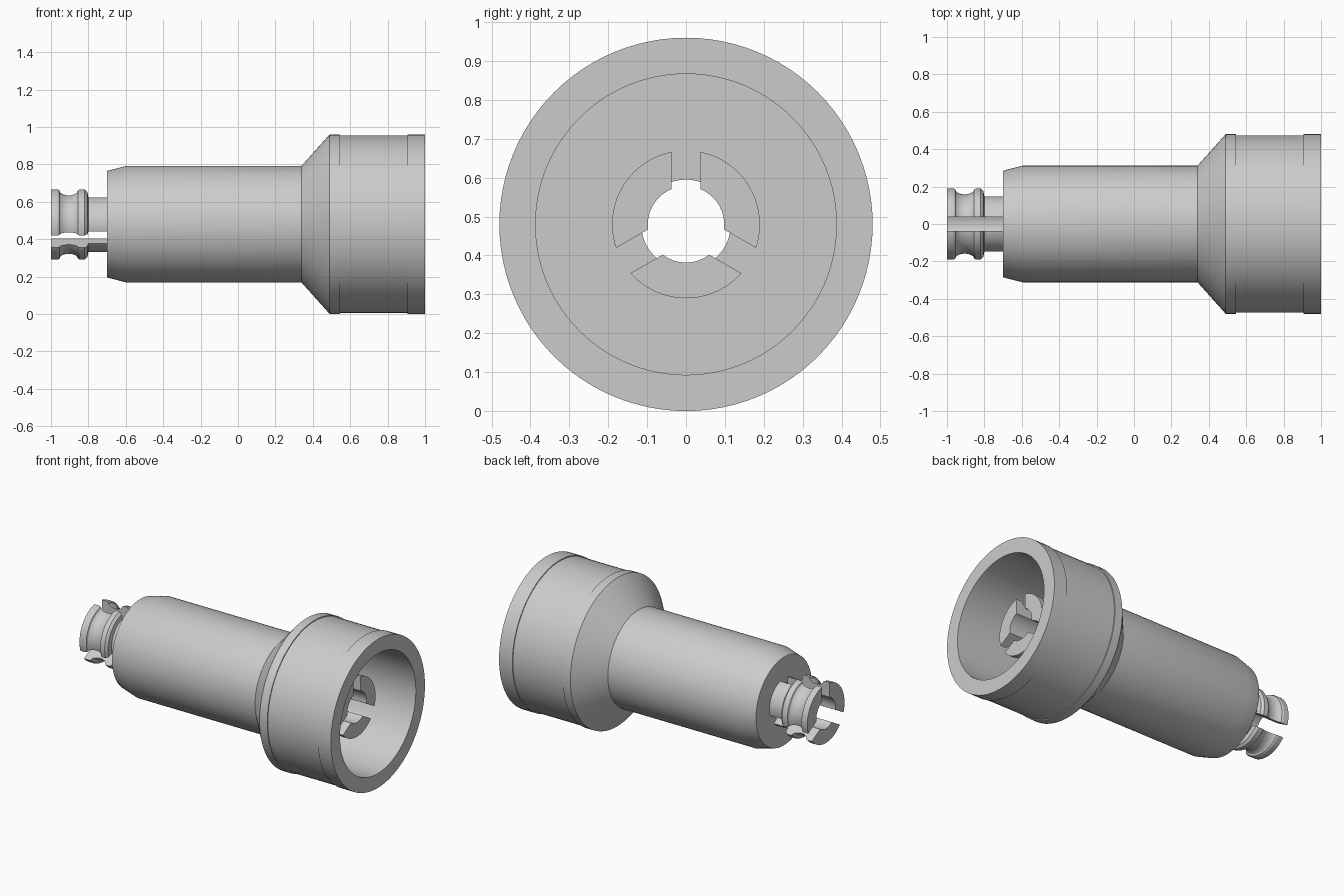
import bpy
import bmesh
import math

AXIS_Z = 0.48       # height of the long axis
SLOT = 0.0375       # half width of the slots between prongs
SEGMENTS = 96

if "Cube" in bpy.data.objects:
    bpy.data.objects.remove(bpy.data.objects["Cube"], do_unlink=True)

grey = bpy.data.materials.new("plain grey")
grey.use_nodes = True
grey.diffuse_color = (0.6, 0.6, 0.6, 1)
grey.node_tree.nodes["Principled BSDF"].inputs["Base Color"].default_value = (0.6, 0.6, 0.6, 1)


def finish(bm, name):
    bmesh.ops.recalc_face_normals(bm, faces=bm.faces)
    mesh = bpy.data.meshes.new(name)
    bm.to_mesh(mesh)
    bm.free()
    mesh.materials.append(grey)
    obj = bpy.data.objects.new(name, mesh)
    bpy.context.collection.objects.link(obj)
    bpy.ops.object.select_all(action="DESELECT")
    obj.select_set(True)
    bpy.context.view_layer.objects.active = obj
    bpy.ops.object.shade_smooth_by_angle(angle=math.radians(25))
    return obj


def revolve(name, profile, steps, angles, closed):
    """Sweep a closed (x, radius) profile; angles(r) gives start and end."""
    bm = bmesh.new()
    rings = []
    for i in range(steps if closed else steps + 1):
        ring = []
        for x, r in profile:
            start, end = angles(r)
            a = start + (end - start) * i / steps
            ring.append(bm.verts.new((x, r * math.cos(a), AXIS_Z + r * math.sin(a))))
        rings.append(ring)
    n = len(profile)
    for i in range(steps):
        a, b = rings[i], rings[(i + 1) % len(rings)]
        for j in range(n):
            k = (j + 1) % n
            bm.faces.new((a[j], a[k], b[k], b[j]))
    if not closed:
        bm.faces.new(rings[0])
        bm.faces.new(rings[-1])
    return finish(bm, name)


# Hollow sleeve with a flared cup at its right end
sleeve = [(-0.70, 0.115), (-0.70, 0.285), (-0.595, 0.312), (0.34, 0.312),
          (0.49, 0.48), (0.545, 0.48), (0.545, 0.474), (0.905, 0.474),
          (0.905, 0.48), (1.0, 0.48), (1.0, 0.387), (0.55, 0.387), (0.55, 0.115)]
revolve("sleeve", sleeve, SEGMENTS, lambda r: (0, 2 * math.pi), True)

# Snap prong profile: tip lip, rounded groove, rear lip, thin neck
outer = [(-1.0, 0.19), (-0.965, 0.19)]
for i in range(9):
    t = math.pi * i / 8
    outer.append((-0.905 - 0.05 * math.cos(t), 0.185 - 0.027 * math.sin(t)))
outer += [(-0.845, 0.19), (-0.82, 0.19), (-0.805, 0.176), (-0.80, 0.148),
          (-0.70, 0.148)]
tip_prong = outer + [(-0.70, 0.098), (-1.0, 0.098)]
cup_prong = [(-0.15 - x, r) for x, r in tip_prong]

# Three prongs at each end, split by parallel-sided slots
for label, profile in (("tip_prong", tip_prong), ("cup_prong", cup_prong)):
    for k in range(3):
        first = math.radians(90 + 120 * k)
        last = first + math.radians(120)
        revolve(f"{label}_{k + 1}", profile, 28,
                lambda r: (first + math.asin(SLOT / r), last - math.asin(SLOT / r)), False)
